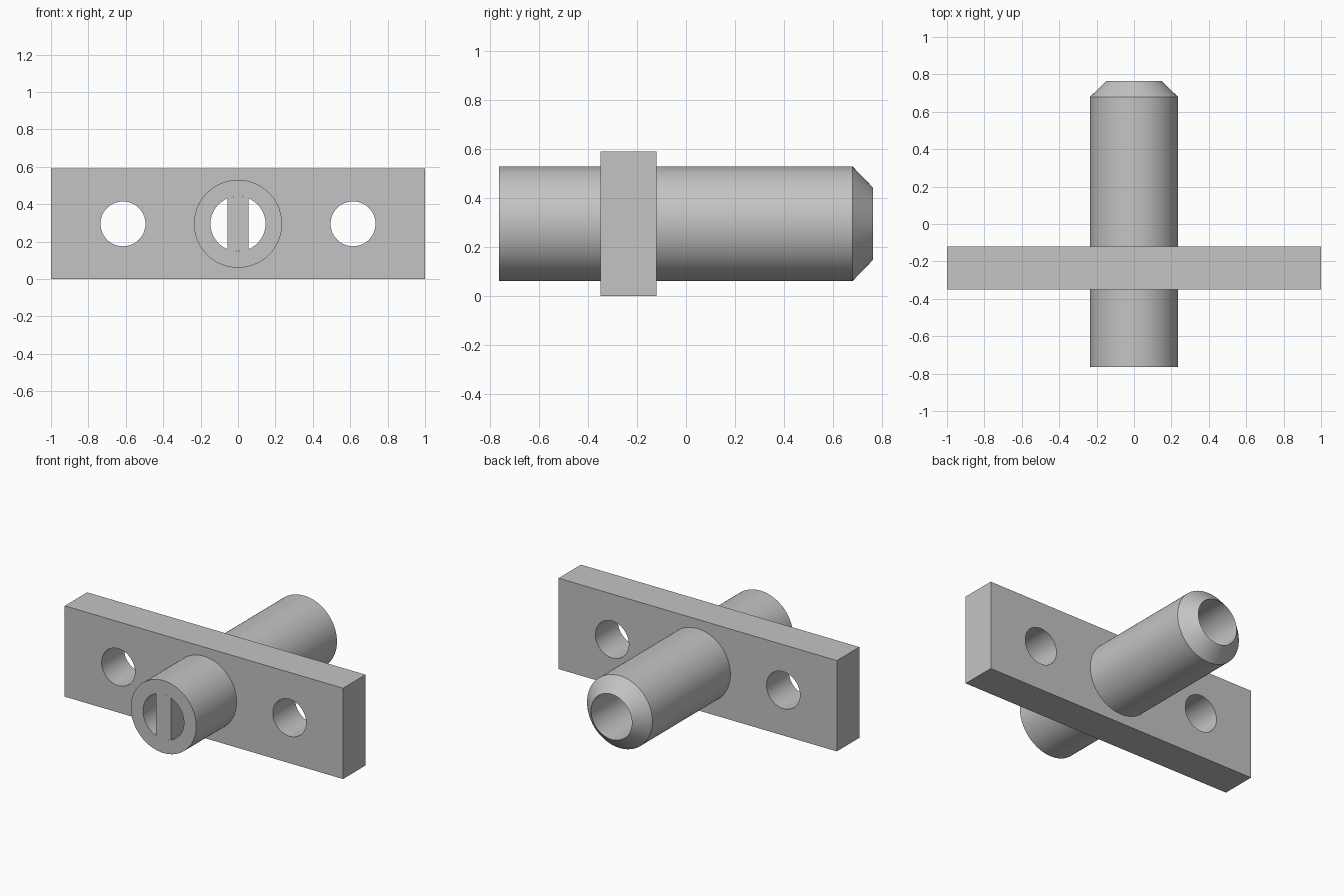
import bpy, bmesh, math
from mathutils import Vector, Matrix

if "Cube" in bpy.data.objects:
    bpy.data.objects.remove(bpy.data.objects["Cube"], do_unlink=True)

AXIS_Z = 0.295                    # height of the tube axis
TUBE_R, BORE_R, HOLE_R = 0.235, 0.147, 0.12
FRONT, BACK = -0.765, 0.765
PLATE_FRONT, PLATE_BACK = -0.35, -0.12
SEGMENTS = 96

grey = bpy.data.materials.new("metal grey")
grey.use_nodes = True
grey.diffuse_color = (0.55, 0.55, 0.55, 1)
grey.node_tree.nodes["Principled BSDF"].inputs["Base Color"].default_value = grey.diffuse_color


def make_object(name, bm):
    bmesh.ops.recalc_face_normals(bm, faces=bm.faces)
    mesh = bpy.data.meshes.new(name)
    bm.to_mesh(mesh)
    bm.free()
    mesh.materials.append(grey)
    obj = bpy.data.objects.new(name, mesh)
    bpy.context.collection.objects.link(obj)
    return obj


def activate(obj):
    bpy.ops.object.select_all(action="DESELECT")
    obj.select_set(True)
    bpy.context.view_layer.objects.active = obj


def extrude_y(name, outline, y0, y1):
    """Prism along y from an outline of (x, z) points."""
    bm = bmesh.new()
    face = bm.faces.new([bm.verts.new((x, y0, z)) for x, z in outline])
    new = bmesh.ops.extrude_face_region(bm, geom=[face])["geom"]
    verts = [g for g in new if isinstance(g, bmesh.types.BMVert)]
    bmesh.ops.translate(bm, verts=verts, vec=(0, y1 - y0, 0))
    return make_object(name, bm)


def circle(cx, radius):
    steps = [2 * math.pi * i / SEGMENTS for i in range(SEGMENTS)]
    return [(cx + radius * math.cos(a), AXIS_Z + radius * math.sin(a)) for a in steps]


# Mounting plate with two bolt holes and a seat for the tube
height = 2 * AXIS_Z
plate = extrude_y("mounting_plate", [(-1, 0), (1, 0), (1, height), (-1, height)],
                  PLATE_FRONT, PLATE_BACK)
for x, radius in ((-0.615, HOLE_R), (0.615, HOLE_R), (0, TUBE_R - 0.01)):
    cutter = extrude_y("hole_cutter", circle(x, radius), PLATE_FRONT - 0.1, PLATE_BACK + 0.1)
    cutter.hide_render = True
    activate(plate)
    cut = plate.modifiers.new("hole", "BOOLEAN")
    cut.operation, cut.solver, cut.object = "DIFFERENCE", "EXACT", cutter
    bpy.ops.object.modifier_apply(modifier=cut.name)
    bpy.data.objects.remove(cutter, do_unlink=True)

# Hollow tube, chamfered to a thin rim at the back
bm = bmesh.new()
profile = [(BORE_R, FRONT), (TUBE_R, FRONT), (TUBE_R, 0.68), (BORE_R, BACK)]
ring = [bm.verts.new((r, y, AXIS_Z)) for r, y in profile]
edges = [bm.edges.new((ring[i - 1], ring[i])) for i in range(len(ring))]
bmesh.ops.spin(bm, geom=ring + edges, cent=(0, 0, AXIS_Z), axis=(0, 1, 0),
               angle=2 * math.pi, steps=SEGMENTS)
bmesh.ops.remove_doubles(bm, verts=bm.verts, dist=0.0005)
tube = make_object("tube", bm)

# Upright bar across the front of the bore, its ends following the bore
half = math.asin(0.055 / BORE_R)
arc = [math.pi / 2 + half * (i / 4 - 1) for i in range(9)]
outline = [(BORE_R * math.cos(a + turn), AXIS_Z + BORE_R * math.sin(a + turn))
           for turn in (0, math.pi) for a in arc]
bar = extrude_y("bore_bar", outline, FRONT, PLATE_BACK)

# Smooth round walls, sharp corners
for obj in (plate, tube, bar):
    activate(obj)
    bpy.ops.object.shade_smooth_by_angle(angle=math.radians(30))
